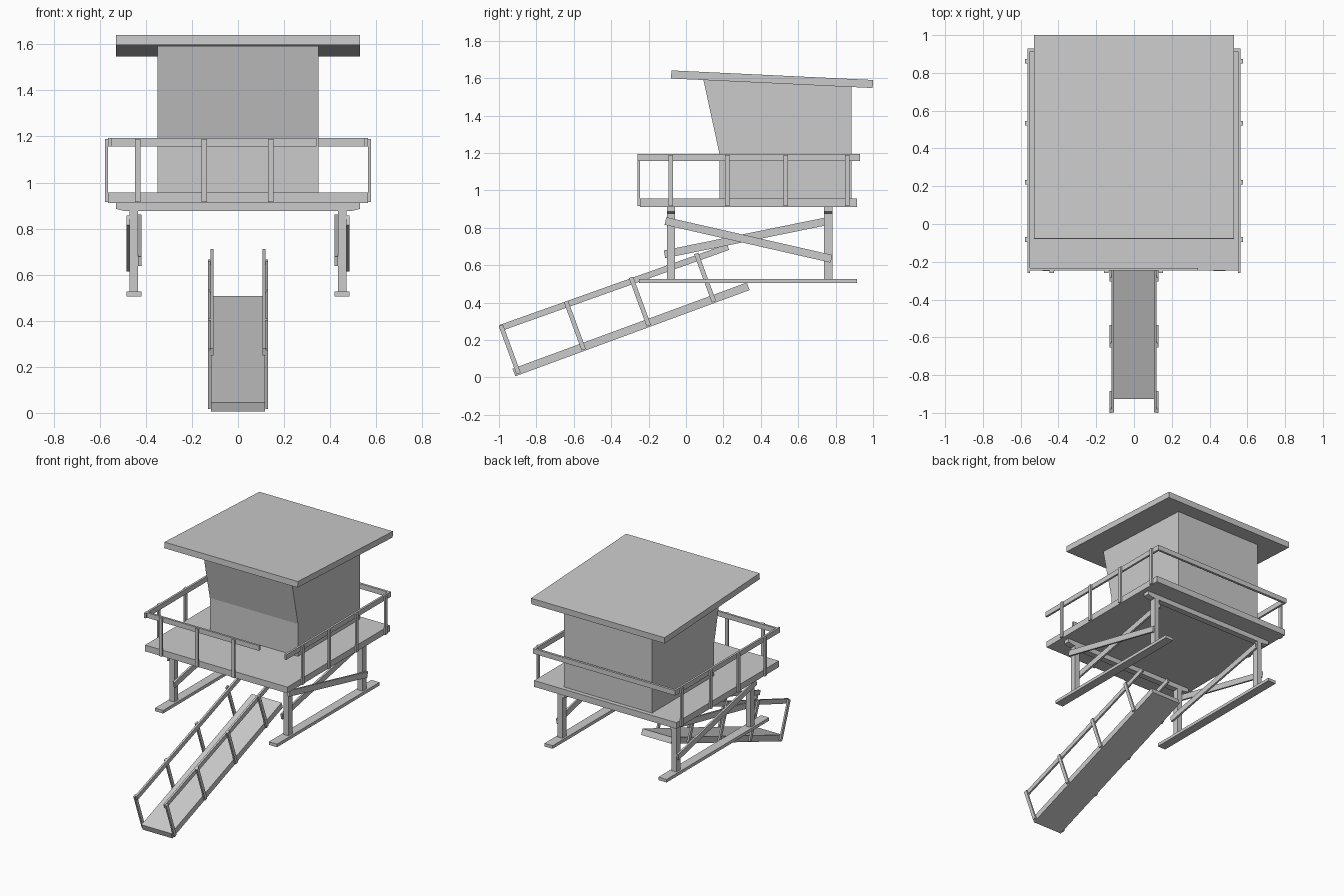
import bpy
import bmesh
from math import sin, cos, radians
from mathutils import Vector

cube = bpy.data.objects.get("Cube")
if cube:
    bpy.data.objects.remove(cube, do_unlink=True)

# Single painted timber colour
grey = bpy.data.materials.new("light grey")
colour = (0.6, 0.6, 0.6, 1)
grey.diffuse_color = colour
grey.use_nodes = True
grey.node_tree.nodes["Principled BSDF"].inputs["Base Color"].default_value = colour


def extrude(name, points, offset):
    """Solid made by sweeping a closed polygon along an offset."""
    bm = bmesh.new()
    face = bm.faces.new([bm.verts.new(p) for p in points])
    swept = bmesh.ops.extrude_face_region(bm, geom=[face])
    verts = [g for g in swept["geom"] if isinstance(g, bmesh.types.BMVert)]
    bmesh.ops.translate(bm, verts=verts, vec=offset)
    bmesh.ops.recalc_face_normals(bm, faces=bm.faces)
    mesh = bpy.data.meshes.new(name)
    bm.to_mesh(mesh)
    bm.free()
    mesh.materials.append(grey)
    obj = bpy.data.objects.new(name, mesh)
    bpy.context.collection.objects.link(obj)
    return obj


def side_prism(name, profile, x0, x1):
    """Side (y, z) profile extruded across x."""
    return extrude(name, [(x0, y, z) for y, z in profile], (x1 - x0, 0, 0))


def box(name, x, y, z):
    profile = [(y[0], z[0]), (y[1], z[0]), (y[1], z[1]), (y[0], z[1])]
    return side_prism(name, profile, *x)


def bar(name, start, end, width, x0, x1):
    """Sloping plank between two (y, z) points."""
    a, b = Vector(start), Vector(end)
    d = (b - a).normalized()
    n = Vector((-d.y, d.x)) * width / 2
    return side_prism(name, [a - n, b - n, b + n, a + n], x0, x1)


# Hut with a leaning upper front, and its sloping roof
side_prism("cabin", [(0.18, 0.94), (0.885, 0.94), (0.885, 1.56), (0.09, 1.605), (0.18, 1.19)],
           -0.35, 0.35)
side_prism("roof", [(-0.08, 1.598), (0.998, 1.547), (1.0, 1.59), (-0.078, 1.641)], -0.53, 0.53)

# Deck and its railings
box("deck", (-0.565, 0.565), (-0.247, 0.915), (0.912, 0.957))
RAIL = (1.157, 1.193)
POST = (0.915, 1.19)
box("front_rail", (-0.565, 0.34), (-0.247, -0.232), RAIL)
box("back_rail", (-0.565, 0.565), (0.913, 0.93), RAIL)
for x in (-0.435, -0.147, 0.142):
    box("front_rail_post", (x - 0.012, x + 0.012), (-0.26, -0.247), POST)

# Cross beams with chamfered ends
for y in (-0.08, 0.76):
    half = [(0.49, 0.876), (0.53, 0.886), (0.53, 0.912)]
    outline = half + [(-x, z) for x, z in reversed(half)]
    extrude("cross_beam", [(x, y - 0.022, z) for x, z in outline], (0, 0.044, 0))

# Ramp board
slope = radians(20.2)
along = Vector((cos(slope), sin(slope)))
up = Vector((-sin(slope), cos(slope)))
low = Vector((-0.92, 0.026))
bar("ramp", low, low + along * 1.335, 0.043, -0.118, 0.118)

for s, side in ((1, "left"), (-1, "right")):
    # Deck side railing
    box(side + "_rail", (s * 0.55, s * 0.565), (-0.26, 0.925), RAIL)
    for y in (-0.082, 0.22, 0.533, 0.862):
        box(side + "_rail_post", (s * 0.565, s * 0.577), (y - 0.012, y + 0.012), POST)
    # Legs, ground runner and crossed braces
    for y in (-0.08, 0.76):
        box(side + "_leg", (s * 0.434, s * 0.472), (y - 0.022, y + 0.022), (0.52, 0.88))
    box(side + "_runner", (s * 0.42, s * 0.485), (-0.25, 0.913), (0.505, 0.527))
    bar(side + "_outer_brace", (-0.11, 0.836), (0.778, 0.634), 0.042, s * 0.472, s * 0.485)
    bar(side + "_inner_brace", (-0.115, 0.658), (0.778, 0.84), 0.042, s * 0.42, s * 0.434)
    # Ramp handrail
    bar(side + "_ramp_rail", (-0.993, 0.264), (0.225, 0.697), 0.033, s * 0.106, s * 0.12)
    for i in range(4):
        foot = Vector((-0.895, 0.02)) + along * (0.371 * i)
        bar(side + "_ramp_post", foot, foot + up * 0.275, 0.024, s * 0.119, s * 0.131)
